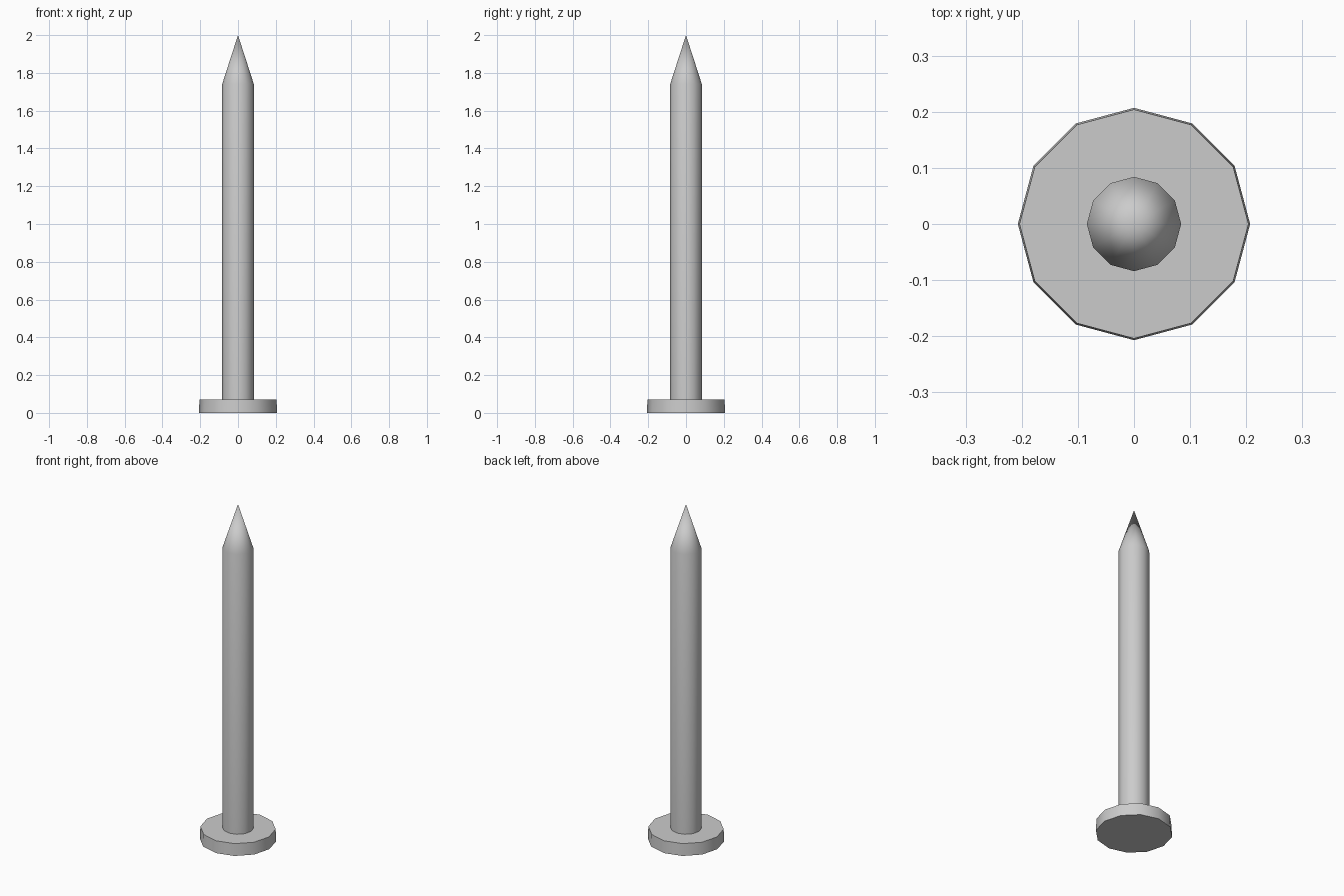
import bpy, bmesh, math

if "Cube" in bpy.data.objects:
    bpy.data.objects.remove(bpy.data.objects["Cube"])

SIDES = 12


def lathe(name, rings, tip=None):
    """Stack 12-sided rings of (radius, z); close the base, and end in a flat cap or a point."""
    bm = bmesh.new()
    loops = []
    for r, z in rings:
        loops.append([bm.verts.new((r * math.cos(i * math.tau / SIDES),
                                    r * math.sin(i * math.tau / SIDES), z))
                      for i in range(SIDES)])
    bm.faces.new(loops[0][::-1])
    for low, high in zip(loops, loops[1:]):
        for i in range(SIDES):
            j = (i + 1) % SIDES
            bm.faces.new((low[i], low[j], high[j], high[i]))
    if tip is None:
        bm.faces.new(loops[-1])
    else:
        point = bm.verts.new((0, 0, tip))
        for i in range(SIDES):
            bm.faces.new((loops[-1][i], loops[-1][(i + 1) % SIDES], point))
    mesh = bpy.data.meshes.new(name)
    bm.to_mesh(mesh)
    bm.free()
    obj = bpy.data.objects.new(name, mesh)
    bpy.context.collection.objects.link(obj)
    bpy.ops.object.select_all(action='DESELECT')
    obj.select_set(True)
    bpy.context.view_layer.objects.active = obj
    bpy.ops.object.shade_smooth_by_angle(angle=math.radians(40))
    return obj


# Flat nail head, tapering very slightly upward
lathe("nail_head", [(0.207, 0), (0.204, 0.072)])

# Straight shank with a conical point, seated in the head
lathe("nail_shank", [(0.084, 0.04), (0.084, 1.74)], tip=2.0)
